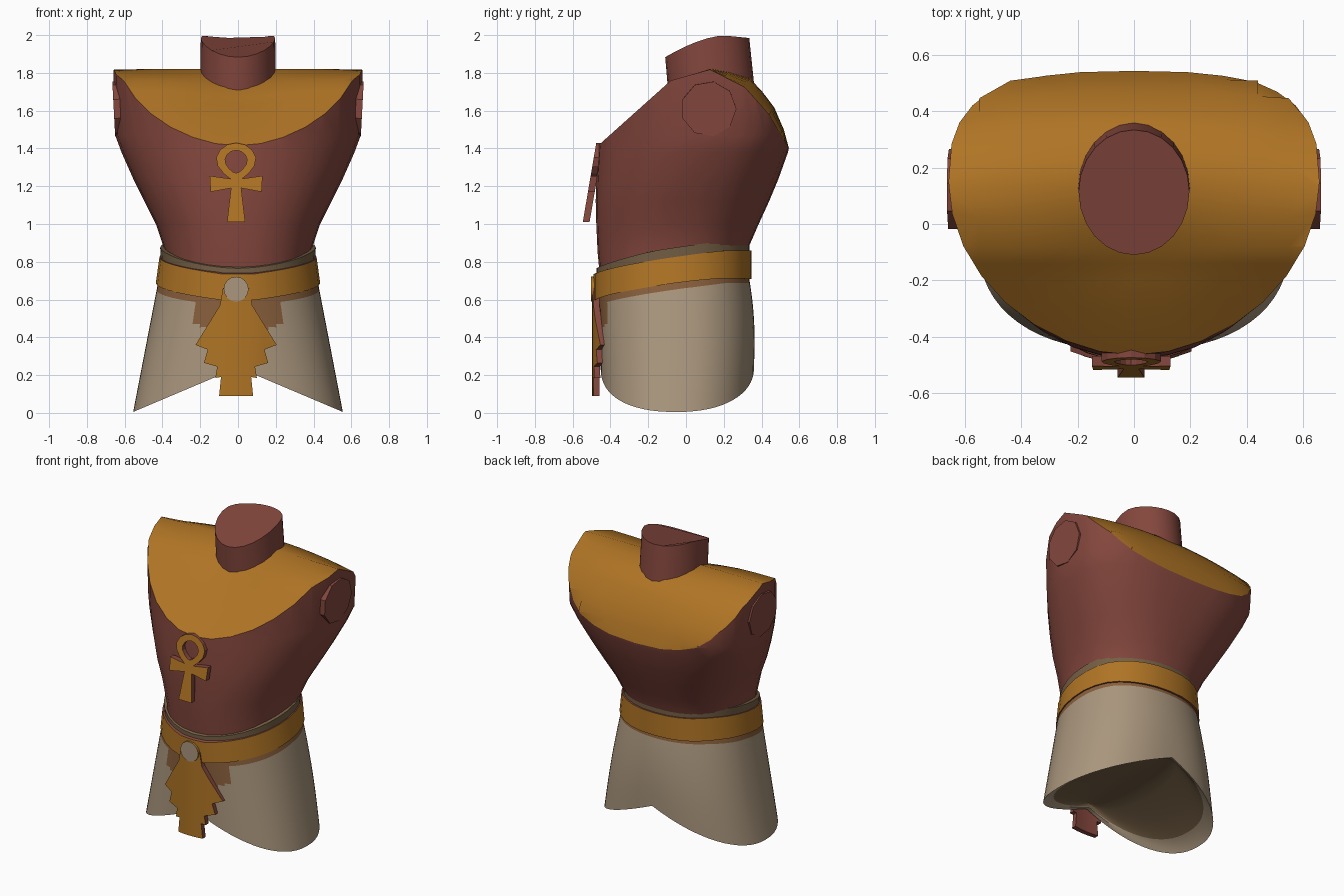
import bpy, bmesh, math
from mathutils import Vector, Matrix

cube = bpy.data.objects.get("Cube")
if cube:
    bpy.data.objects.remove(cube, do_unlink=True)


def material(name, rgb):
    m = bpy.data.materials.new(name)
    m.use_nodes = True
    m.diffuse_color = (*rgb, 1)
    m.node_tree.nodes["Principled BSDF"].inputs["Base Color"].default_value = (*rgb, 1)
    return m


SKIN = material("red brown", (0.23, 0.063, 0.047))
GOLD = material("gold", (0.43, 0.175, 0.018))
LINEN = material("linen", (0.40, 0.305, 0.205))
SHADE = material("dark linen", (0.25, 0.115, 0.045))
BAND = material("waist brown", (0.175, 0.113, 0.058))


def finish(name, bm, mats, angle=None):
    bmesh.ops.recalc_face_normals(bm, faces=bm.faces)
    me = bpy.data.meshes.new(name)
    bm.to_mesh(me)
    bm.free()
    for m in mats:
        me.materials.append(m)
    ob = bpy.data.objects.new(name, me)
    bpy.context.collection.objects.link(ob)
    if angle:
        bpy.ops.object.select_all(action="DESELECT")
        ob.select_set(True)
        bpy.context.view_layer.objects.active = ob
        bpy.ops.object.shade_smooth_by_angle(angle=math.radians(angle))


def section(hw, front, back, mid, nf=2.2, nb=2.2, n=32):
    """Closed outline seen from above, with its own roundness front and back."""
    pts = []
    for i in range(n):
        a = math.tau * i / n
        c, s = math.cos(a), math.sin(a)
        p = 2 / (nb if s > 0 else nf)
        x = hw * math.copysign(abs(c) ** p, c)
        y = mid + (back - mid if s > 0 else mid - front) * math.copysign(abs(s) ** p, s)
        pts.append((x, y))
    return pts


def loft(bm, rings, caps=False, closed=False):
    rows = [[bm.verts.new(p) for p in r] for r in rings]
    pairs = list(zip(rows, rows[1:]))
    if closed:
        pairs.append((rows[-1], rows[0]))
    bands = []
    for a, b in pairs:
        n = len(a)
        bands.append([bm.faces.new((a[i], a[(i + 1) % n], b[(i + 1) % n], b[i]))
                      for i in range(n)])
    if caps:
        bm.faces.new(rows[0])
        bm.faces.new(rows[-1])
    return bands


def bisect(bm, faces, co, no, clear=False):
    geom = {g for f in faces for g in (f, *f.edges, *f.verts)}
    cut = bmesh.ops.bisect_plane(bm, geom=list(geom), dist=1e-5,
                                 plane_co=co, plane_no=no, clear_outer=clear)
    return [e for e in cut["geom_cut"] if isinstance(e, bmesh.types.BMEdge)]


def belt_top(y):
    t = min(1, max(0, (y + 0.48) / 0.68))
    return 0.735 + 0.125 * t ** 0.68


# torso: lofted, then the shoulders are sliced and the slices become the collar
bm = bmesh.new()
profile = [  # height, half width, front, back, widest y, front and back roundness
    (0.66, 0.375, -0.45, 0.29, -0.06, 2.2, 2.2),
    (0.85, 0.385, -0.468, 0.32, -0.04, 2.2, 2.2),
    (1.00, 0.435, -0.475, 0.385, 0.0, 2.2, 2.3),
    (1.12, 0.495, -0.478, 0.44, 0.04, 2.2, 2.4),
    (1.24, 0.555, -0.476, 0.49, 0.08, 2.1, 2.5),
    (1.38, 0.617, -0.468, 0.54, 0.12, 2, 2.7),
    (1.47, 0.65, -0.462, 0.557, 0.15, 1.95, 2.8),
    (1.825, 0.66, -0.462, 0.57, 0.15, 1.95, 2.9)]
loft(bm, [[(x, y, z) for x, y in section(hw, f, b, m, nf, nb)]
          for z, hw, f, b, m, nf, nb in profile], caps=True)
for f in bm.faces:
    f.material_index = int(f.calc_center_median().z > 1.82)
slices = [((-0.46, 1.42), (-0.08, 1.76)), ((-0.08, 1.76), (0.127, 1.818)),
          ((0.127, 1.818), (0.31, 1.725)), ((0.31, 1.725), (0.44, 1.58)),
          ((0.44, 1.58), (0.552, 1.39))]
for (y0, z0), (y1, z1) in slices:
    edges = bisect(bm, bm.faces[:], (0, y0, z0), (0, z0 - z1, y1 - y0), clear=True)
    for f in bmesh.ops.edgeloop_fill(bm, edges=edges)["faces"]:
        f.material_index = 1
# the collar swells over the upper back and dips in front of the neck
grid = [((k * 0.11, 0, 0), (1, 0, 0)) for k in range(-5, 6)]
grid += [((0, y, 0), (0, 1, 0)) for y in (-0.3, -0.2, -0.14, 0.02, 0.21, 0.375, 0.5)]
for co, no in grid:
    bisect(bm, [f for f in bm.faces if f.material_index == 1], co, no)
for v in bm.verts:
    if all(f.material_index == 1 for f in v.link_faces):
        x, y = v.co.x, v.co.y
        if y > 0.12:
            swell = 0.055 * max(0, 1 - (x / 0.64) ** 2)
            swell *= max(0, math.sin(math.pi * (y - 0.12) / 0.435)) ** 0.8
            v.co += swell * Vector((0, 0.35 + 0.9 * (y - 0.12), 0.85))
        else:
            v.co.z -= 0.04 * math.exp(-(x / 0.25) ** 2 - ((y + 0.1) / 0.14) ** 2)
for e in bm.edges:
    e.smooth = len({f.material_index for f in e.link_faces}) < 2
finish("torso_and_collar", bm, [SKIN, GOLD], 45)

# neck: slanted stump with a sloping top
bm = bmesh.new()
low = [(x, y, 1.65) for x, y in section(0.20, -0.09, 0.37, 0.14, 2, 2, 24)]
high = [(x, y, 1.998 - 0.115 * max(0, (0.2 - y) / 0.31) ** 1.6 - 0.1 * max(0, y - 0.2))
        for x, y in section(0.197, -0.11, 0.335, 0.115, 2, 2, 24)]
loft(bm, [low, high], caps=True)
finish("neck", bm, [SKIN], 40)

# arm stumps: thin flat discs, tipped slightly outward at the top
for side, name in ((1, "left"), (-1, "right")):
    bm = bmesh.new()
    bmesh.ops.create_cone(bm, cap_ends=True, segments=9, radius1=0.147, radius2=0.147,
                          depth=0.04, matrix=Matrix.Translation((side * 0.638, 0.12, 1.61))
                          @ Matrix.Rotation(side * math.radians(93), 4, "Y"))
    finish(name + "_arm_stump", bm, [SKIN])

# kilt: flared shell, the hem rising to the middle, with a vault over each leg opening
bm = bmesh.new()
top = [Vector((x, y, belt_top(y) - 0.04)) for x, y in section(0.405, -0.462, 0.315, -0.06, n=64)]
hem = [Vector((x, y, 0.005 + 0.235 * (1 - abs(x) / 0.555)))
       for x, y in section(0.555, -0.452, 0.36, -0.05, 2.35, 2.2, 64)]
steps = 24
rings = [top]
for k in range(steps + 1):
    row = []
    for a, b in zip(top, hem):
        start = 0.132 / (a.z - b.z)
        t = start + (1 - start) * k / steps
        v = a.lerp(b, t)
        if v.y > 0:
            v.y += 0.02 * math.sin(math.pi * t)
        row.append(v)
    rings.append(row)
for s in (0.96, 0.85, 0.6, 0.3, 0):
    rings.append([Vector((v.x * s, v.y * 0.95, v.z + (0.27 - v.z) * (1 - s) ** 0.7))
                  for v in hem])
bands = loft(bm, rings)
for f in bands[0]:
    f.material_index = 1
for band in bands[1:steps + 1]:
    for f in band:
        c = f.calc_center_median()
        f.material_index = int(c.y < -0.3 and abs(c.x) < 0.235
                               and c.z > 0.4 + 0.35 * abs(c.x))
for band in bands[-3:]:
    for f in band:
        f.material_index = 2
bmesh.ops.remove_doubles(bm, verts=bm.verts, dist=1e-4)
finish("kilt", bm, [LINEN, SHADE, BAND], 50)


# belt and waistband: tilted hoops
def hoop(name, hw_low, hw_high, front, back, wall, low, high, mats):
    bm = bmesh.new()
    rings = []
    for hw, inset, z in ((hw_low, 0, low), (hw_high, 0, high),
                         (hw_high, wall, high), (hw_low, wall, low)):
        rings.append([(x, y, z(y)) for x, y in
                      section(hw - inset, front + inset, back - inset, -0.06, 2.05, 2.2)])
    bands = loft(bm, rings, closed=True)
    for f in bands[0]:
        f.material_index = len(mats) - 1
    finish(name, bm, mats, 30)


hoop("belt", 0.435, 0.416, -0.49, 0.348, 0.035,
     lambda y: belt_top(y) - 0.138 - 0.012 * min(1, max(0, y / 0.3)), belt_top, [SKIN, GOLD])
hoop("waistband", 0.405, 0.412, -0.475, 0.337, 0.022, lambda y: belt_top(y) - 0.08,
     lambda y: belt_top(y) + 0.025 + 0.025 * min(1, (y + 0.48) / 0.3), [BAND])


# flat ornaments: gold face on a red-brown body
def plate(bm, outline, y_of, thick):
    front = [bm.verts.new((x, y_of(z), z)) for x, z in outline]
    back = [bm.verts.new((x, y_of(z) + thick, z)) for x, z in outline]
    bm.faces.new(front).material_index = 1
    bm.faces.new(back[::-1])
    n = len(front)
    for i in range(n):
        j = (i + 1) % n
        bm.faces.new((front[i], back[i], back[j], front[j]))


CX = -0.01
# stepped sash hanging from the belt, bent round the body
bm = bmesh.new()
half = [(0.07, 0.66), (0.085, 0.57), (0.215, 0.36), (0.15, 0.335), (0.17, 0.265),
        (0.10, 0.245), (0.11, 0.185), (0.08, 0.19), (0.09, 0.09)]
plate(bm, [(CX + x, z) for x, z in half] + [(CX - x, z) for x, z in reversed(half)],
      lambda z: -0.497, 0.032)
for k in range(-3, 4):
    bisect(bm, bm.faces[:], (CX + k * 0.045, 0, 0), (1, 0, 0))
for v in bm.verts:
    v.co.y += 0.95 * (v.co.x - CX) ** 2
finish("sash", bm, [SKIN, GOLD], 30)

# buckle: pale face in a gold rim
bm = bmesh.new()
bmesh.ops.create_cone(bm, cap_ends=True, segments=16, radius1=0.066, radius2=0.066, depth=0.035,
                      matrix=Matrix.Translation((CX, -0.485, 0.655))
                      @ Matrix.Rotation(math.pi / 2, 4, "X"))
for f in bm.faces:
    f.material_index = int(len(f.verts) == 4)
finish("buckle", bm, [LINEN, GOLD], 30)

# looped cross pendant, leaning forward at the bottom
lean = lambda z: -0.475 - (1.43 - z) * 0.17
bm = bmesh.new()
n = 14
loop = []
for i in range(n):
    a = math.tau * i / n + math.pi / 2
    c, s = math.cos(a), math.sin(a)
    taper = 1 + 0.35 * min(0, s)
    loop.append([(CX + c * rx * taper, 1.33 + s * rz)
                 for rx, rz in ((0.108, 0.10), (0.06, 0.06))])
for i in range(n):
    (o1, i1), (o2, i2) = loop[i], loop[(i + 1) % n]
    plate(bm, [o1, o2, i2, i1], lean, 0.036)
for side in (1, -1):
    plate(bm, [(CX + side * x, z) for x, z in
               ((0, 1.195), (0.135, 1.17), (0.14, 1.255), (0, 1.235))], lean, 0.036)
plate(bm, [(CX - 0.02, 1.25), (CX + 0.02, 1.25), (CX + 0.048, 1.01), (CX - 0.048, 1.01)],
      lean, 0.036)
finish("pendant", bm, [SKIN, GOLD])
